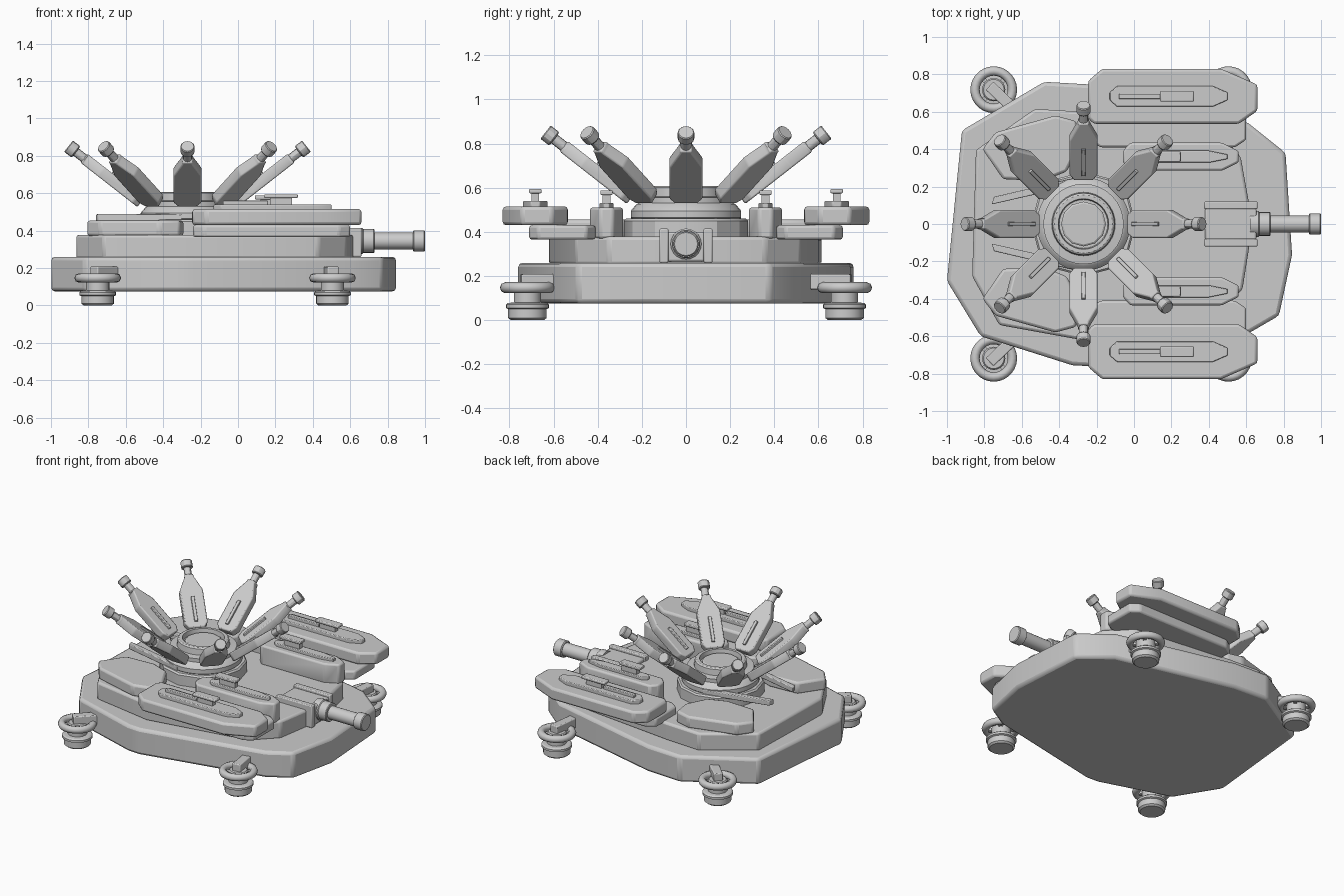
import bpy, math
from math import cos, sin, pi, radians
from mathutils import Matrix, Vector

if "Cube" in bpy.data.objects:
    bpy.data.objects.remove(bpy.data.objects["Cube"])


def make(name, verts, faces, mat=None, bevel=0.0):
    me = bpy.data.meshes.new(name)
    if mat:
        verts = [mat @ Vector(v) for v in verts]
    me.from_pydata(verts, [], faces)
    me.shade_smooth()
    me.set_sharp_from_angle(angle=radians(30))
    ob = bpy.data.objects.new(name, me)
    bpy.context.collection.objects.link(ob)
    if bevel:
        m = ob.modifiers.new("edge_bevel", 'BEVEL')
        m.width, m.segments = bevel, 2
        m.limit_method, m.angle_limit = 'ANGLE', radians(25)
    return ob


def prism(name, pts, z0, z1, bevel=0.0, mat=None, flip=False):
    """Extrude an outline upward; flip mirrors it across the centre line."""
    if flip:
        pts = [(x, -y) for x, y in pts]
    if sum(a[0] * b[1] - b[0] * a[1] for a, b in zip(pts, pts[1:] + pts[:1])) < 0:
        pts = pts[::-1]
    n = len(pts)
    verts = [(x, y, z) for z in (z0, z1) for x, y in pts]
    faces = [tuple(range(n))[::-1], tuple(range(n, 2 * n))]
    faces += [(i, (i + 1) % n, (i + 1) % n + n, i + n) for i in range(n)]
    return make(name, verts, faces, mat, bevel)


def box(name, x0, x1, y0, y1, z0, z1, bevel=0.0, mat=None, flip=False):
    return prism(name, [(x0, y0), (x1, y0), (x1, y1), (x0, y1)], z0, z1, bevel, mat, flip)


def lathe(name, profile, n=24, mat=None):
    """Revolve (radius, height) points, listed bottom to top, and cap both ends."""
    verts = [(r * cos(2 * pi * i / n), r * sin(2 * pi * i / n), z)
             for r, z in profile for i in range(n)]
    faces = [tuple(range(n))[::-1], tuple(range((len(profile) - 1) * n, len(profile) * n))]
    for k in range(len(profile) - 1):
        for i in range(n):
            j = (i + 1) % n
            faces.append((k * n + i, k * n + j, (k + 1) * n + j, (k + 1) * n + i))
    return make(name, verts, faces, mat)


def octagon(x0, x1, y0, y1, back, front, side):
    return [(x0, y0 + side), (x0 + back, y0), (x1 - front, y0), (x1, y0 + side),
            (x1, y1 - side), (x1 - front, y1), (x0 + back, y1), (x0, y1 - side)]


# Hull and upper deck
prism("hull", [(-.92, .50), (-.48, .76), (-.22, .745), (.61, .54), (.81, .38), (.845, -.165),
               (.775, -.49), (.62, -.58), (-.24, -.76), (-.33, -.755), (-.82, -.60), (-1, -.305)],
      .075, .26, .02)
prism("upper_deck", [(-.845, .395), (-.53, .615), (-.27, .60), (.42, .52), (.57, .36), (.635, 0),
                     (.58, -.35), (.43, -.50), (-.28, -.62), (-.72, -.54), (-.865, -.28)],
      .25, .378, .015)

for flip in (False, True):
    s = "right" if flip else "left"
    # Rear pads and thin rails
    prism(f"rear_pad_{s}", [(-.81, .40), (-.74, .49), (-.42, .58), (-.31, .55), (-.29, .42),
                            (-.36, .28), (-.49, .23), (-.70, .24)], .37, .455, .015, flip=flip)
    prism(f"rear_rail_{s}", [(-.76, .105), (-.30, .21), (-.30, .25), (-.75, .145)],
          .452, .488, .005, flip=flip)
    # Stacked side armour
    prism(f"side_lower_plate_{s}", octagon(-.24, .60, .41, .71, .06, .06, .04),
          .365, .43, .012, flip=flip)
    prism(f"side_upper_plate_{s}", [(-.245, .765), (-.17, .83), (.465, .83), (.66, .745),
                                    (.66, .605), (.56, .535), (-.215, .535), (-.245, .565)],
          .43, .515, .015, flip=flip)
    prism(f"side_top_panel_{s}", octagon(-.13, .50, .627, .738, .04, .08, .035),
          .51, .54, .005, flip=flip)
    box(f"side_strip_{s}", -.08, .16, .668, .696, .535, .56, .004, flip=flip)
    box(f"side_latch_stem_{s}", .17, .29, .665, .70, .535, .58, flip=flip)
    box(f"side_latch_{s}", .14, .32, .654, .711, .574, .594, .006, flip=flip)
    # Inner pods beside the turret
    prism(f"pod_base_{s}", octagon(-.06, .56, .285, .435, .04, .09, .045),
          .37, .51, .012, flip=flip)
    prism(f"pod_panel_{s}", octagon(.04, .50, .328, .392, .03, .10, .02),
          .505, .53, .004, flip=flip)
    box(f"pod_stem_{s}", .12, .24, .342, .378, .525, .572, flip=flip)
    box(f"pod_latch_{s}", .09, .25, .332, .388, .567, .588, .005, flip=flip)
    # Gun cheeks
    box(f"gun_cheek_{s}", .375, .66, .08, .12, .26, .415, .006, flip=flip)

# Front gun
box("gun_block", .38, .655, -.085, .085, .265, .40, .01)
along_x = Matrix.Translation((0, 0, .345)) @ Matrix.Rotation(pi / 2, 4, 'Y')
lathe("gun_barrel", [(.07, .62), (.07, .665), (.064, .67), (.064, .725), (.06, .73), (.045, .73),
                     (.045, .935), (.05, .935), (.057, .94), (.057, .995), (.052, 1)], 20, along_x)

# Turret
at_turret = Matrix.Translation((-.27, 0, 0))
lathe("turret_mount", [(.28, .37), (.28, .45), (.27, .46)], 12, at_turret)
lathe("turret_ring", [(.24, .455), (.25, .465), (.25, .495), (.225, .525), (.215, .53), (.215, .555),
                      (.17, .56), (.165, .60), (.155, .607), (.135, .607), (.13, .575)], 32, at_turret)
lathe("turret_cap", [(.12, .56), (.12, .585), (.11, .592)], 12, at_turret)

# Eight raised launch arms around the turret; local x runs along each arm
arm = [(0, -.05), (.035, -.075), (.27, -.075), (.37, -.028), (.385, -.028)]
arm += [(x, -y) for x, y in arm[::-1]]
for i in range(8):
    m = (at_turret @ Matrix.Rotation(i * pi / 4, 4, 'Z') @ Matrix.Translation((.25, 0, .55))
         @ Matrix.Rotation(radians(-38), 4, 'Y'))
    prism(f"arm_{i}", arm, -.03, .03, .012, m)
    box(f"arm_strip_{i}", .04, .22, -.011, .011, .025, .042, .003, m)
    lathe(f"arm_tip_{i}", [(.024, .37), (.024, .438), (.034, .44), (.038, .445),
                           (.038, .485), (.034, .49)], 12, m @ Matrix.Rotation(pi / 2, 4, 'Y'))

# Four corner feet with hover rings
for x in (-.75, .505):
    for y in (-.718, .718):
        tag = ("rear" if x < 0 else "front") + ("_right" if y < 0 else "_left")
        m = Matrix.Translation((x, y, 0))
        lathe(f"foot_{tag}", [(.075, 0), (.087, .01), (.087, .05), (.098, .055), (.098, .07), (.088, .078),
                              (.062, .08), (.062, .15), (.055, .158)], 24, m)
        bpy.ops.mesh.primitive_torus_add(major_radius=.1, minor_radius=.025, major_segments=28,
                                         minor_segments=8, location=(x, y, .147))
        ring = bpy.context.object
        ring.name = f"foot_ring_{tag}"
        ring.data.shade_smooth()
        # Spokes joining ring and hub, and the arm reaching into the hull
        for k in range(4):
            box(f"foot_spoke_{tag}_{k}", .05, .10, -.012, .012, .13, .148,
                mat=m @ Matrix.Rotation(k * pi / 2 + pi / 4, 4, 'Z'))
        inward = math.atan2(-y, -x if x < 0 else -.1)
        box(f"foot_arm_{tag}", -.03, .2, -.03, .03, .14, .208, .006,
            m @ Matrix.Rotation(inward, 4, 'Z'))
